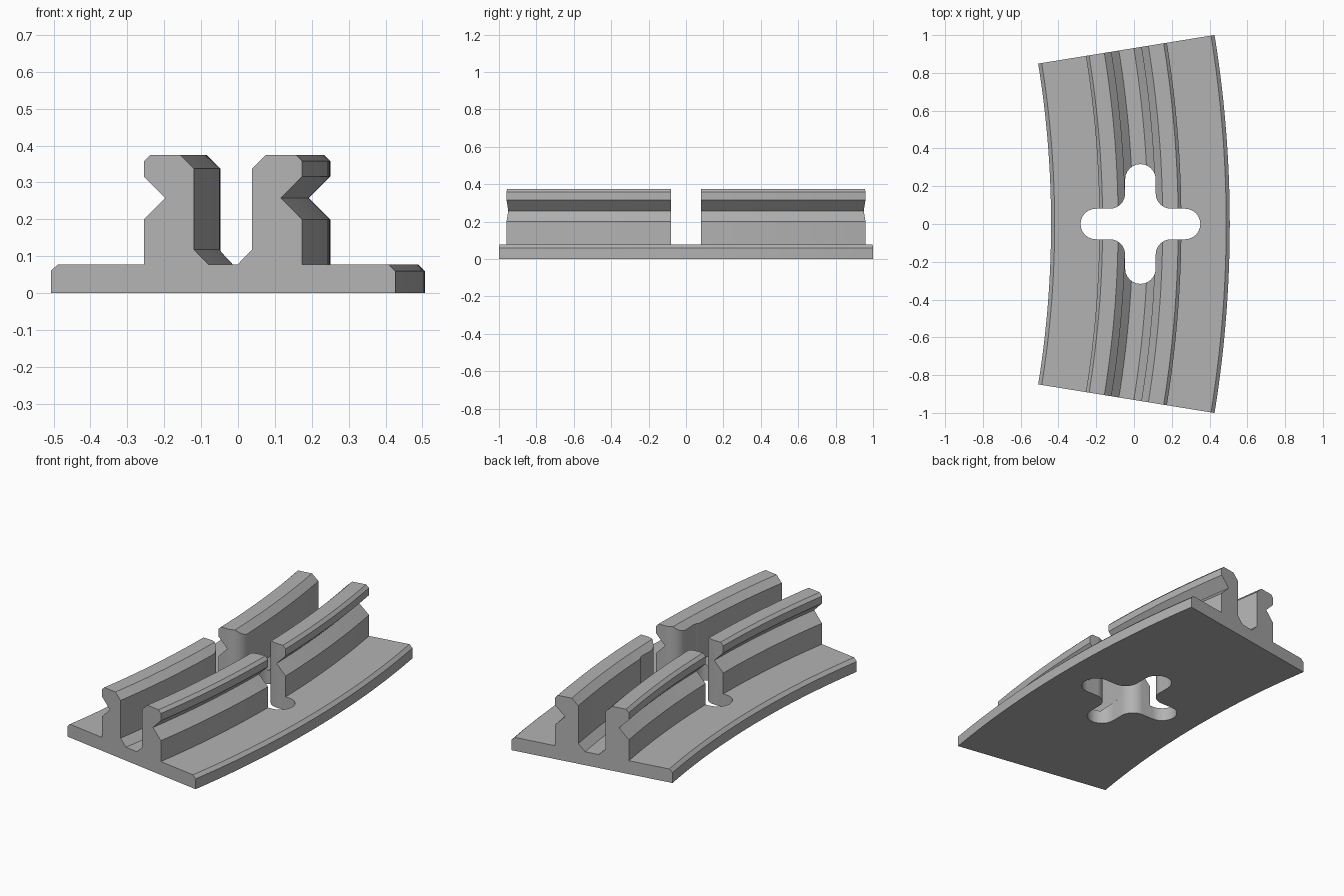
import bpy, bmesh, math

if "Cube" in bpy.data.objects:
    bpy.data.objects.remove(bpy.data.objects["Cube"], do_unlink=True)

grey = bpy.data.materials.new("plain grey")
grey.use_nodes = True
grey.diffuse_color = (0.45, 0.45, 0.45, 1)
grey.node_tree.nodes["Principled BSDF"].inputs["Base Color"].default_value = grey.diffuse_color

MID_X, RADIUS = 0.034, 5.78      # middle of the rail and its bend radius
HALF_ANGLE, STEPS = 0.1607, 32


def make_object(name, bm):
    bmesh.ops.recalc_face_normals(bm, faces=bm.faces)
    mesh = bpy.data.meshes.new(name)
    bm.to_mesh(mesh)
    bm.free()
    mesh.materials.append(grey)
    ob = bpy.data.objects.new(name, mesh)
    bpy.context.collection.objects.link(ob)
    return ob


# Half cross-section of the rail: offset from the middle, height
half = [(0.473, 0), (0.473, 0.06), (0.454, 0.078), (0.217, 0.078), (0.217, 0.2),
        (0.159, 0.258), (0.217, 0.316), (0.217, 0.358), (0.2, 0.375), (0.118, 0.375),
        (0.08, 0.338), (0.08, 0.118), (0.04, 0.078)]
profile = half + [(-u, z) for u, z in reversed(half)]

# Rail swept along the arc
bm = bmesh.new()
rings = []
for i in range(STEPS + 1):
    a = HALF_ANGLE * (2 * i / STEPS - 1)
    rings.append([bm.verts.new((MID_X - RADIUS + (RADIUS + u) * math.cos(a),
                                (RADIUS + u) * math.sin(a), z)) for u, z in profile])
n = len(profile)
for r, s in zip(rings, rings[1:]):
    for j in range(n):
        k = (j + 1) % n
        bm.faces.new((r[j], r[k], s[k], s[j]))
bm.faces.new(rings[0])
bm.faces.new(rings[-1])
rail = make_object("curved_rail", bm)

# Cross-shaped cutter with round arm ends and filleted inner corners
W, LENGTH, ARC = 0.081, 0.317, 12
arm = []
for i in range(ARC + 1):         # rounded arm end
    a = math.pi * (i / ARC - 0.5)
    arm.append((LENGTH - W + W * math.cos(a), W * math.sin(a)))
for i in range(ARC + 1):         # fillet to the next arm
    a = -math.pi / 2 * (1 + i / ARC)
    arm.append((2 * W + W * math.cos(a), 2 * W + W * math.sin(a)))
bm = bmesh.new()
outline = []
for turn in range(4):
    c, s = round(math.cos(turn * math.pi / 2)), round(math.sin(turn * math.pi / 2))
    outline += [bm.verts.new((MID_X + c * x - s * y, s * x + c * y, -0.1)) for x, y in arm]
face = bm.faces.new(outline)
up = bmesh.ops.extrude_face_region(bm, geom=[face])
bmesh.ops.translate(bm, vec=(0, 0, 0.7),
                    verts=[g for g in up["geom"] if isinstance(g, bmesh.types.BMVert)])
cutter = make_object("cross_cutter", bm)
cutter.hide_render = True

# Cut the opening, then drop the cutter
cut = rail.modifiers.new("cross_opening", "BOOLEAN")
cut.operation, cut.solver, cut.object = "DIFFERENCE", "EXACT", cutter
bpy.ops.object.select_all(action="DESELECT")
rail.select_set(True)
bpy.context.view_layer.objects.active = rail
bpy.ops.object.modifier_apply(modifier=cut.name)
bpy.data.objects.remove(cutter, do_unlink=True)
bpy.ops.object.shade_smooth_by_angle(angle=math.radians(25))
